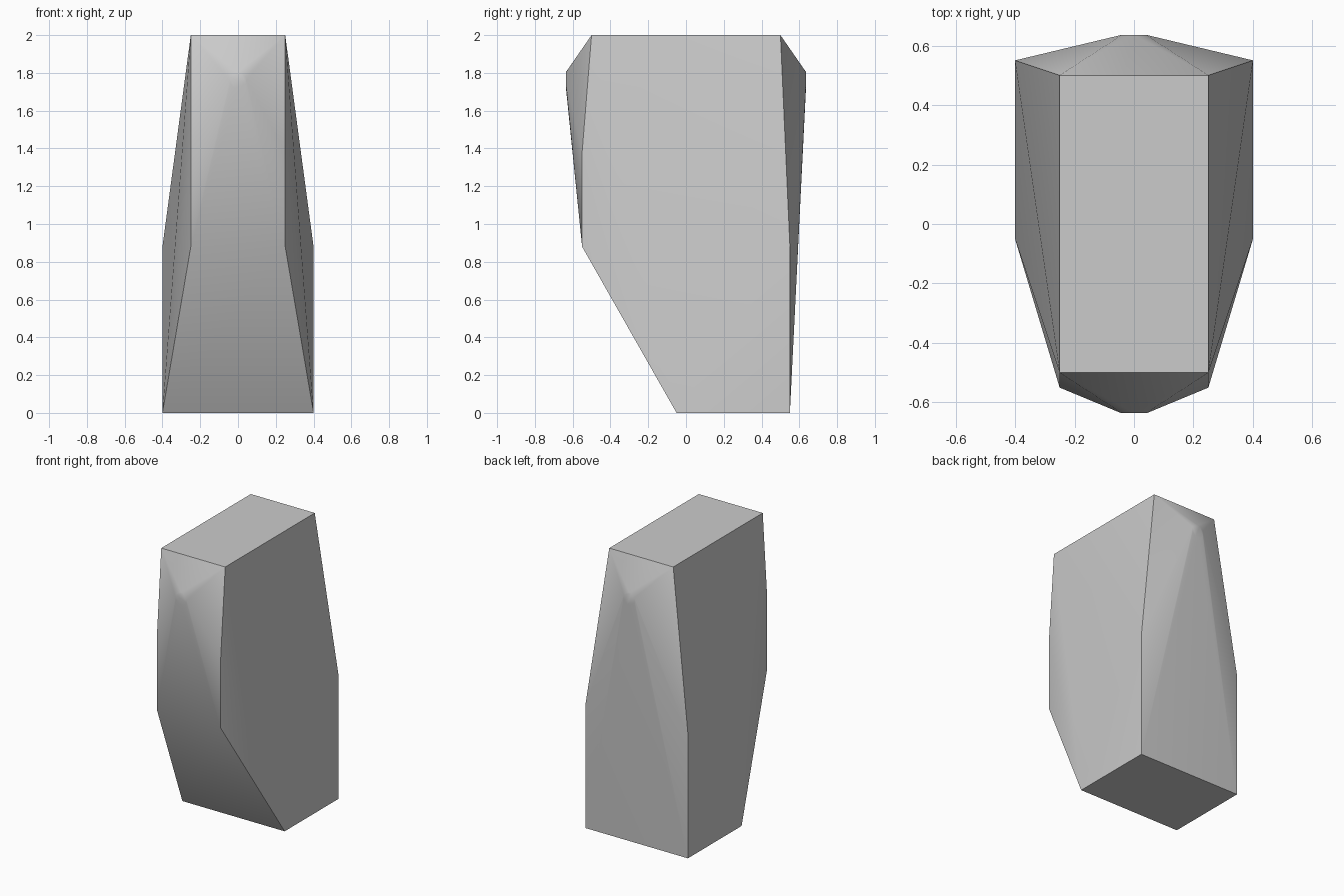
import bpy
import bmesh
from math import cos, sin, pi, radians

cube = bpy.data.objects.get("Cube")
if cube:
    bpy.data.objects.remove(cube, do_unlink=True)

# One plain grey
grey = bpy.data.materials.new("plain grey")
grey.use_nodes = True
colour = (0.6, 0.6, 0.6, 1)
grey.diffuse_color = colour
grey.node_tree.nodes["Principled BSDF"].inputs["Base Color"].default_value = colour

# Corners of one half (half width, depth, height), mirrored across x
front_edge = [(0.25, -0.5, 2), (0.25, -0.55, 1.38), (0.25, -0.55, 0.88), (0.4, -0.05, 0)]
back_edge = [(0.25, 0.5, 2), (0.4, 0.55, 0.88), (0.4, 0.55, 0)]
points = [(side * x, y, z) for side in (-1, 1) for x, y, z in front_edge + back_edge]


def round_tip(y, z=1.76, radius=0.045, sides=16):
    """Small flat disc that the front or back facets converge on."""
    return [(radius * cos(2 * pi * i / sides), y, z + radius * sin(2 * pi * i / sides))
            for i in range(sides)]


points += round_tip(-0.635) + round_tip(0.635)

# Stretch a convex skin over the corners and the tips
bm = bmesh.new()
for p in points:
    bm.verts.new(p)
bmesh.ops.convex_hull(bm, input=bm.verts[:])
bmesh.ops.dissolve_limit(bm, angle_limit=radians(0.1), verts=bm.verts[:], edges=bm.edges[:])
bmesh.ops.recalc_face_normals(bm, faces=bm.faces[:])
mesh = bpy.data.meshes.new("faceted_body")
bm.to_mesh(mesh)
bm.free()
mesh.materials.append(grey)

body = bpy.data.objects.new("faceted_body", mesh)
bpy.context.collection.objects.link(body)

# Smooth across shallow facets, keep the main edges crisp
bpy.ops.object.select_all(action="DESELECT")
body.select_set(True)
bpy.context.view_layer.objects.active = body
bpy.ops.object.shade_smooth_by_angle(angle=radians(40))
